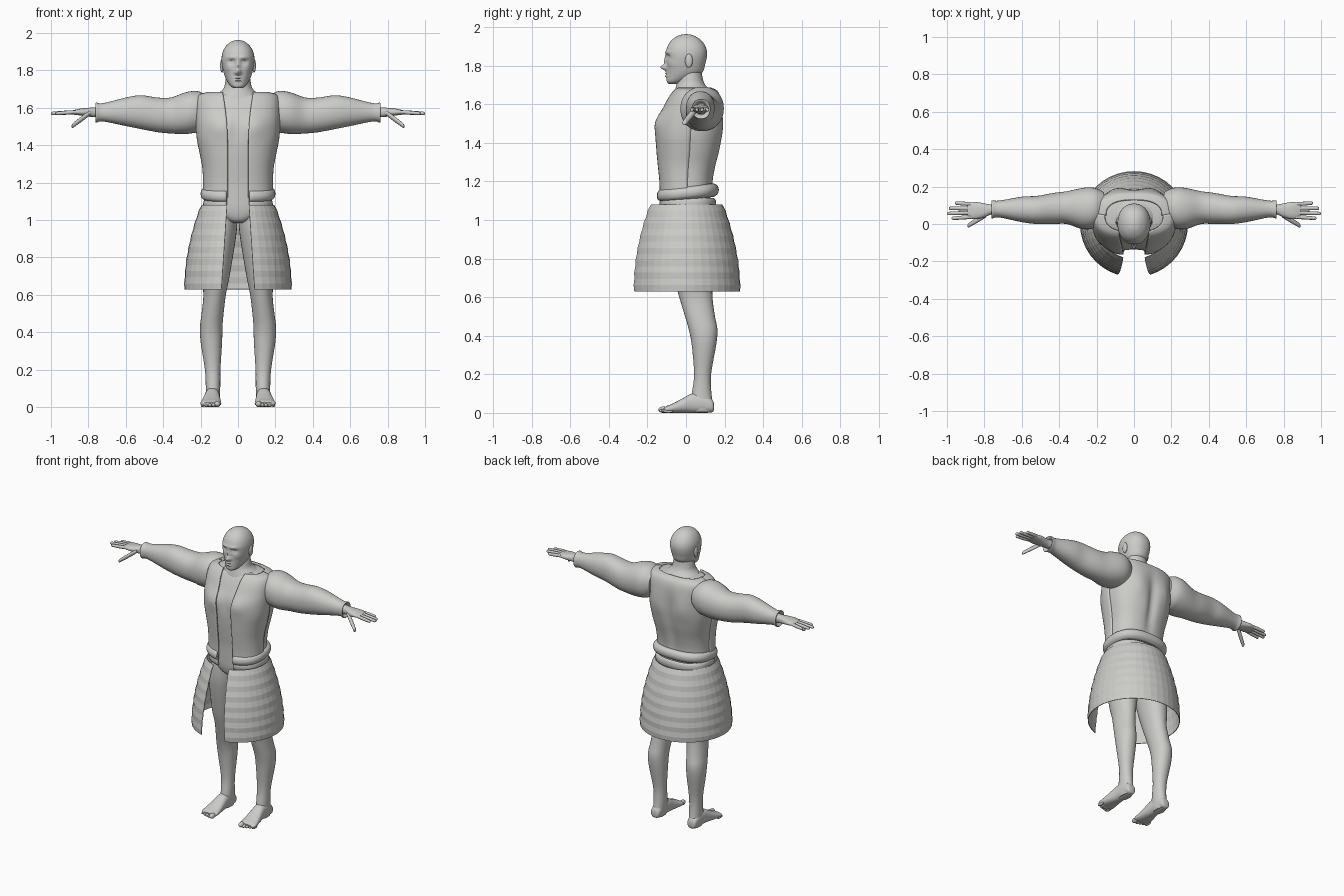
import bpy, bmesh, math
from math import pi, sin, cos, acos, exp, radians

cube = bpy.data.objects.get("Cube")
if cube:
    bpy.data.objects.remove(cube)

COLOUR = (.6, .6, .58, 1)
grey = bpy.data.materials.new("warm_grey")
grey.use_nodes = True
grey.diffuse_color = COLOUR
grey.node_tree.nodes["Principled BSDF"].inputs["Base Color"].default_value = COLOUR


def finish(name, bm, mirror=False, thick=0, smooth=True):
    """Turn a bmesh into a finished object, optionally mirrored and thickened."""
    bmesh.ops.recalc_face_normals(bm, faces=bm.faces)
    mesh = bpy.data.meshes.new(name)
    bm.to_mesh(mesh)
    bm.free()
    mesh.materials.append(grey)
    obj = bpy.data.objects.new(name, mesh)
    bpy.context.collection.objects.link(obj)
    if mirror:
        modifier = obj.modifiers.new("mirror", 'MIRROR')
        modifier.use_clip = True
    if thick:
        modifier = obj.modifiers.new("thickness", 'SOLIDIFY')
        modifier.thickness = thick
        modifier.offset = 0
    if smooth:
        bpy.ops.object.select_all(action='DESELECT')
        obj.select_set(True)
        bpy.context.view_layer.objects.active = obj
        bpy.ops.object.shade_smooth_by_angle(angle=radians(45))


def spline(a, b, c, d, t):
    """Smooth value between b and c."""
    return b + t / 2 * (c - a + t * (2 * a - 5 * b + 4 * c - d + t * (3 * (b - c) + d - a)))


def refine(rings, sub):
    """Fill in smooth sections between the given rings."""
    padded = [rings[0], *rings, rings[-1]]
    filled = []
    for group in zip(padded, padded[1:], padded[2:], padded[3:]):
        for k in range(sub):
            filled.append([spline(*values, k / sub) for values in zip(*group)])
    return filled + [rings[-1]]


def relief(bm, bumps):
    """Push soft bumps out of the front (side -1) or back (side 1)."""
    for v in bm.verts:
        x, y, z = v.co
        for bump_x, bump_z, width, height, push, side in bumps:
            facing = max(0, min(1, side * y / .05))
            falloff = exp(-((abs(x) - bump_x) / width) ** 2 - ((z - bump_z) / height) ** 2)
            v.co.y += side * push * facing * falloff


def loft(name, rings, axis='z', n=32, power=1.0, sub=4, arc=None, gap=None, bumps=(), shear=0, **options):
    """Skin rings of (position, low a, high a, low b, high b); arc gives an open sheet."""
    bm = bmesh.new()
    rows = []
    for t, a0, a1, b0, b1 in refine(rings, sub):
        ra, rb = (a1 - a0) / 2, (b1 - b0) / 2
        start, end = arc or (0, 2 * pi)
        if gap:
            start = -acos(min(1, (gap(t) / ra) ** (1 / power)))
        row = []
        for i in range(n + 1 if arc else n):
            angle = start + (end - start) * i / n
            c, s = cos(angle), sin(angle)
            a = (a0 + a1) / 2 + ra * math.copysign(abs(c) ** power, c)
            b = (b0 + b1) / 2 + rb * math.copysign(abs(s) ** power, s)
            row.append(bm.verts.new({'x': (t, a, b), 'y': (a, t, b), 'z': (a, b, t)}[axis]))
        rows.append(row)
    for low, high in zip(rows, rows[1:]):
        for i in range(n):
            j = (i + 1) % len(low)
            bm.faces.new((low[i], low[j], high[j], high[i]))
    if not arc:
        bm.faces.new(rows[0])
        bm.faces.new(rows[-1])
    relief(bm, bumps)
    for v in bm.verts:
        v.co.z += shear * v.co.y
    finish(name, bm, **options)


def even(z, half_width, front, back, grow=0):
    """Ring that is symmetric left to right."""
    return (z, -half_width - grow, half_width + grow, front - grow, back + grow)


def disc(t, a, b, r):
    """Round ring about a centre."""
    return (t, a - r, a + r, b - r, b + r)


def ball(bm, centre, size):
    made = bmesh.ops.create_uvsphere(bm, u_segments=20, v_segments=12, radius=1)
    for v in made["verts"]:
        v.co = [c + s * q for c, s, q in zip(centre, size, v.co)]


# Head: jaw rings, then a rounded dome, with facial relief
nose_bridge = (0, 1.82, .012, .03, .012, -1)
nose_tip = (0, 1.79, .016, .014, .03, -1)
brow = (.03, 1.87, .03, .01, .007, -1)
eye_socket = (.034, 1.845, .018, .012, -.014, -1)
eyeball = (.034, 1.843, .012, .006, .007, -1)
lips = [(0, z, .02, .005, .009, -1) for z in (1.746, 1.76)]
cheek = (.055, 1.81, .02, .02, .005, -1)
jaw = [even(1.705, .02, -.09, -.04), even(1.72, .042, -.1, 0), even(1.76, .067, -.1, .08),
       even(1.81, .082, -.1, .1)]
dome = [even(1.86 + .103 * sin(a), *(r * cos(a) for r in (.088, -.104, .109)))
        for a in (0, .4, .8, 1.2, 1.5)]
loft("head", jaw + dome, n=120, power=.92, sub=9,
     bumps=[nose_bridge, nose_tip, brow, eye_socket, eyeball, cheek, *lips])
bm = bmesh.new()
ball(bm, (.086, .015, 1.825), (.01, .02, .036))
finish("ears", bm, mirror=True)

# Neck and shoulder slope
loft("neck", [even(1.62, .17, -.07, .16), even(1.66, .13, -.06, .14), even(1.7, .08, -.05, .1),
              even(1.74, .068, -.04, .085), even(1.79, .06, -.03, .08)])

# Torso with chest, shoulder blade and spine relief
chest = (.09, 1.5, .065, .05, .016, -1)
breastbone = (0, 1.48, .02, .07, -.008, -1)
shoulder_blade = (.1, 1.5, .06, .08, .014, 1)
spine = (0, 1.38, .03, .16, -.02, 1)
MUSCLES = [chest, breastbone, shoulder_blade, spine]
TRUNK = [(1.12, .168, -.118, .125), (1.2, .166, -.12, .125), (1.28, .17, -.128, .14),
         (1.36, .185, -.135, .16), (1.44, .2, -.138, .17), (1.52, .205, -.125, .17),
         (1.58, .207, -.1, .17), (1.63, .205, -.075, .165), (1.665, .19, -.05, .15)]
hips = [even(.985, .04, -.07, .06), even(1, .08, -.1, .12), even(1.05, .165, -.115, .14)]
loft("torso", hips + [even(*r) for r in TRUNK] + [even(1.68, .13, -.02, .1)],
     n=64, power=.8, bumps=MUSCLES)


# Open vest: two front panels overlapping a back panel
def vest_panel(name, grow, **options):
    collar = even(1.68, .14, -.03, .12, grow)
    loft(name, [even(*r, grow) for r in TRUNK] + [collar], n=28, power=.8, bumps=MUSCLES,
         mirror=True, thick=.012, **options)


vest_panel("vest_front", .015, arc=(0, .02), gap=lambda z: .055 + max(0, z - 1.4) ** 2 / 3)
vest_panel("vest_back", .009, arc=(0, pi / 2))


# Rolled hem and waistband
def roll(name, bottom, top, bulge, **options):
    rings = []
    for i in range(7):
        t = i / 6
        rings.append(even(bottom + (top - bottom) * t, .17, -.125, .14, bulge * sin(pi * t) ** .5))
    loft(name, rings, n=28, power=.8, sub=2, arc=(0, pi / 2), gap=lambda z: .06,
         mirror=True, thick=.012, **options)


roll("vest_hem", 1.11, 1.17, .024, shear=.1)
roll("waistband", 1.06, 1.11, .01)

# Faceted, stepped skirt, open at the front
TOP, BOTTOM, ROWS = 1.08, .63, 14
skirt = []
for i in range(ROWS + 1):
    t = i / ROWS
    radius = .192 + .092 * sin(t * pi / 2) ** .85 + .003 * (i % 2)
    skirt.append(even(TOP + (BOTTOM - TOP) * t, radius, .004 - radius, radius - .006))
loft("skirt", skirt, n=18, sub=1, arc=(0, pi / 2), gap=lambda z: .058 + (TOP - z) / 15,
     mirror=True, thick=.004, smooth=False)

# Sleeves with turned-in cuffs
sleeve_start = [(.16, .02, .17, 1.51, 1.66), (.2, -.015, .19, 1.475, 1.685)]
upper_arm = [(.24, -.028, .196, 1.465, 1.69), (.29, -.024, .19, 1.46, 1.68), (.36, 0, .175, 1.463, 1.655)]
forearm = [(.43, 0, .166, 1.47, 1.655), (.52, 0, .15, 1.487, 1.667), (.6, .01, .146, 1.503, 1.655),
           (.72, .035, .125, 1.527, 1.625)]
cuff = [(.757, .03, .127, 1.522, 1.628), (.76, .036, .12, 1.53, 1.62), (.745, .05, .108, 1.545, 1.607)]
loft("sleeves", sleeve_start + upper_arm + forearm + cuff, axis='x', n=40, power=.92, mirror=True)

# Hands
loft("palms", [(.72, .05, .11, 1.545, 1.605), (.765, .05, .105, 1.55, 1.603), (.8, .036, .11, 1.553, 1.6),
               (.85, .026, .118, 1.56, 1.595), (.89, .035, .11, 1.565, 1.585)],
     axis='x', power=.85, mirror=True)


def finger(name, root, tip, radius):
    rings = []
    for t, taper in ((0, .9), (.4, 1), (.8, .9), (.95, .8), (1, .3)):
        centre = [a + (b - a) * t for a, b in zip(root, tip)]
        rings.append(disc(*centre, radius * taper))
    loft(name, rings, axis='x', n=12, mirror=True)


FINGERS = {"index": (.038, .03, .975), "middle": (.06, .056, 1),
           "ring": (.083, .084, .99), "little": (.106, .112, .957)}
for label, (root_y, tip_y, reach) in FINGERS.items():
    finger(label + "_fingers", (.865, root_y, 1.578), (reach, tip_y, 1.57), .0105)
finger("thumbs", (.79, .05, 1.575), (.89, -.01, 1.5), .015)

# Legs
thigh = [(1.07, .002, .165, -.1, .13), (1, .003, .185, -.105, .15), (.9, .012, .198, -.1, .145),
         (.7, .045, .195, -.062, .138)]
knee = [(.6, .065, .185, -.035, .137), (.5, .077, .195, -.005, .15)]
calf = [(.43, .083, .203, .015, .163), (.35, .085, .2, .03, .156), (.2, .094, .177, .042, .13)]
ankle = [(.1, .095, .172, .03, .132), (.03, .1, .172, .02, .142), (.004, .108, .165, .03, .135)]
loft("legs", thigh + knee + calf + ankle, power=.95, mirror=True)

# Feet and toes
heel = [(.145, .118, .155, .015, .045), (.135, .106, .168, .003, .07), (.09, .1, .174, 0, .1)]
instep = [(.03, .098, .178, 0, .1), (-.02, .094, .188, 0, .074), (-.07, .09, .198, 0, .048)]
ball_of_foot = [(-.1, .09, .2, .002, .036), (-.115, .1, .185, .006, .026)]
loft("feet", heel + instep + ball_of_foot, axis='y', power=.85, mirror=True)
bm = bmesh.new()
for i in range(5):
    radius = .0115 - .0006 * i if i else .0165
    ball(bm, (.11 + .02 * i, -.118 + .0065 * i, radius), (radius, .026, radius))
finish("toes", bm, mirror=True)
